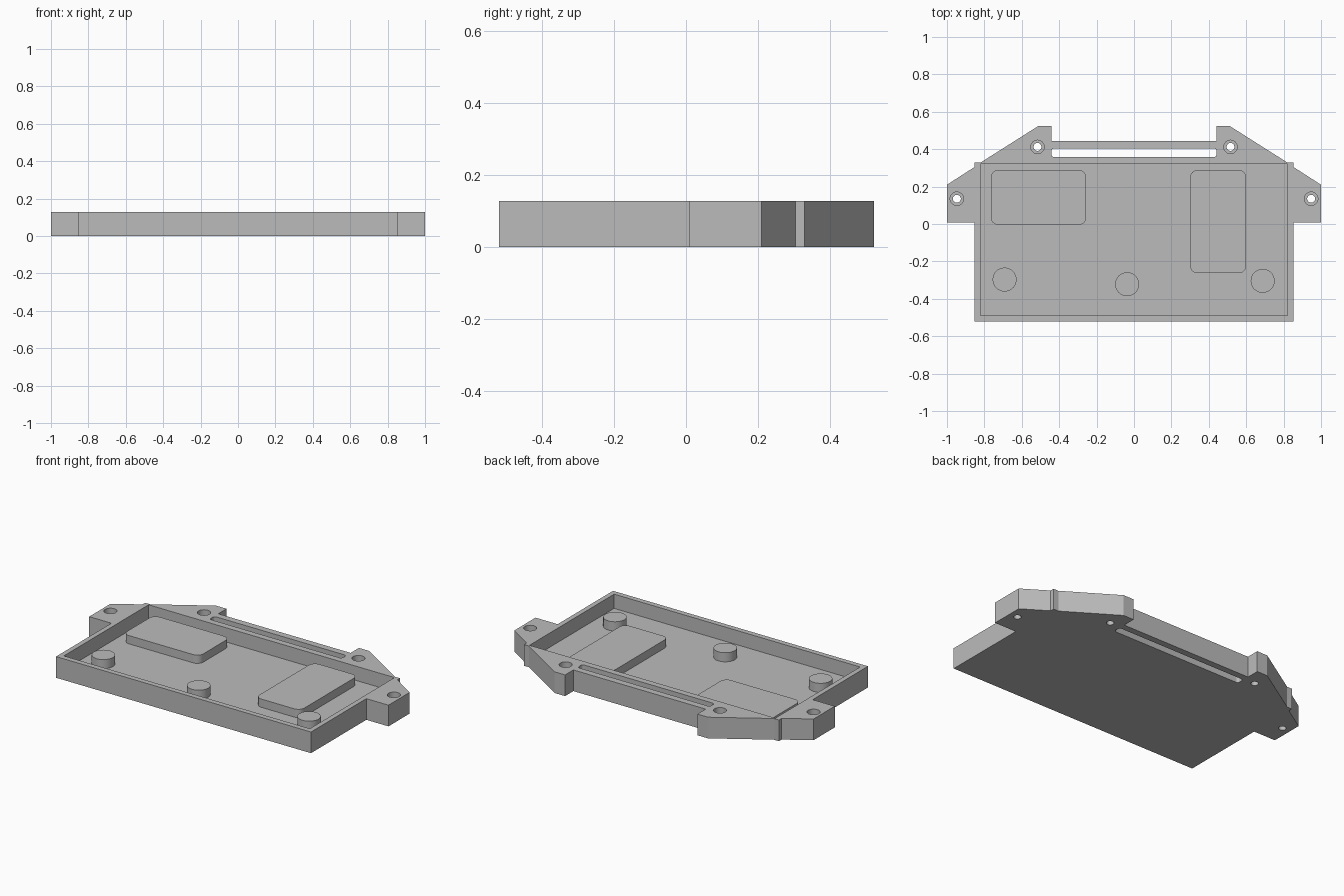
import bpy, bmesh, math

HEIGHT, FLOOR = 0.128, 0.042

cube = bpy.data.objects.get("Cube")
if cube:
    bpy.data.objects.remove(cube, do_unlink=True)

grey = bpy.data.materials.new("plain grey")
grey.use_nodes = True
colour = (0.5, 0.5, 0.5, 1)
grey.diffuse_color = colour
grey.node_tree.nodes["Principled BSDF"].inputs["Base Color"].default_value = colour


def prism(name, outline, z0, z1):
    """Extrude a flat outline between two heights."""
    bm = bmesh.new()
    face = bm.faces.new([bm.verts.new((x, y, z0)) for x, y in outline])
    top = bmesh.ops.extrude_face_region(bm, geom=[face])["geom"]
    verts = [v for v in top if isinstance(v, bmesh.types.BMVert)]
    bmesh.ops.translate(bm, verts=verts, vec=(0, 0, z1 - z0))
    bmesh.ops.recalc_face_normals(bm, faces=bm.faces)
    mesh = bpy.data.meshes.new(name)
    bm.to_mesh(mesh)
    bm.free()
    mesh.materials.append(grey)
    obj = bpy.data.objects.new(name, mesh)
    bpy.context.collection.objects.link(obj)
    return obj


def circle(x, y, r, n=32):
    return [(x + r * math.cos(math.tau * i / n), y + r * math.sin(math.tau * i / n))
            for i in range(n)]


def rounded_rect(x0, x1, y0, y1, r, steps=6):
    points = []
    centres = [(x1 - r, y1 - r), (x0 + r, y1 - r), (x0 + r, y0 + r), (x1 - r, y0 + r)]
    for q, (cx, cy) in enumerate(centres):
        for i in range(steps + 1):
            a = math.pi / 2 * (q + i / steps)
            points.append((cx + r * math.cos(a), cy + r * math.sin(a)))
    return points


def activate(obj):
    bpy.ops.object.select_all(action="DESELECT")
    obj.select_set(True)
    bpy.context.view_layer.objects.active = obj


def cut(target, outline, z0, z1):
    cutter = prism("cutter", outline, z0, z1)
    cutter.hide_render = True
    mod = target.modifiers.new("cut", "BOOLEAN")
    mod.operation, mod.solver, mod.object = "DIFFERENCE", "EXACT", cutter
    activate(target)
    bpy.ops.object.modifier_apply(modifier=mod.name)
    bpy.data.objects.remove(cutter, do_unlink=True)


# Tray body with side ears and rear lugs, mirrored across x
half = [(0.852, -0.52), (0.852, 0.008), (1, 0.008), (1, 0.21), (0.852, 0.305),
        (0.852, 0.33), (0.818, 0.33), (0.513, 0.523), (0.442, 0.523), (0.442, 0.444)]
tray = prism("tray", half + [(-x, y) for x, y in reversed(half)], 0, HEIGHT)

# Main pocket and rear slot
cut(tray, [(-0.822, -0.488), (0.822, -0.488), (0.822, 0.32), (-0.822, 0.32)], FLOOR, 0.2)
cut(tray, rounded_rect(-0.442, 0.442, 0.358, 0.404, 0.015), -0.1, 0.2)

# Counterbored screw holes
for side in (-1, 1):
    for x, y in ((0.947, 0.135), (0.516, 0.412)):
        cut(tray, circle(side * x, y, 0.036), FLOOR, 0.2)
        cut(tray, circle(side * x, y, 0.021), -0.1, 0.2)

# Raised pads and round posts on the pocket floor
parts = [
    tray,
    prism("right_pad", rounded_rect(-0.765, -0.256, -0.005, 0.289, 0.04), FLOOR, 0.092),
    prism("left_pad", rounded_rect(0.3, 0.6, -0.263, 0.289, 0.04), FLOOR, 0.092),
]
for name, x, y in (("right_post", -0.692, -0.297), ("middle_post", -0.037, -0.322),
                   ("left_post", 0.688, -0.304)):
    parts.append(prism(name, circle(x, y, 0.064), FLOOR, 0.097))

for part in parts:
    activate(part)
    bpy.ops.object.shade_smooth_by_angle(angle=math.radians(25))
